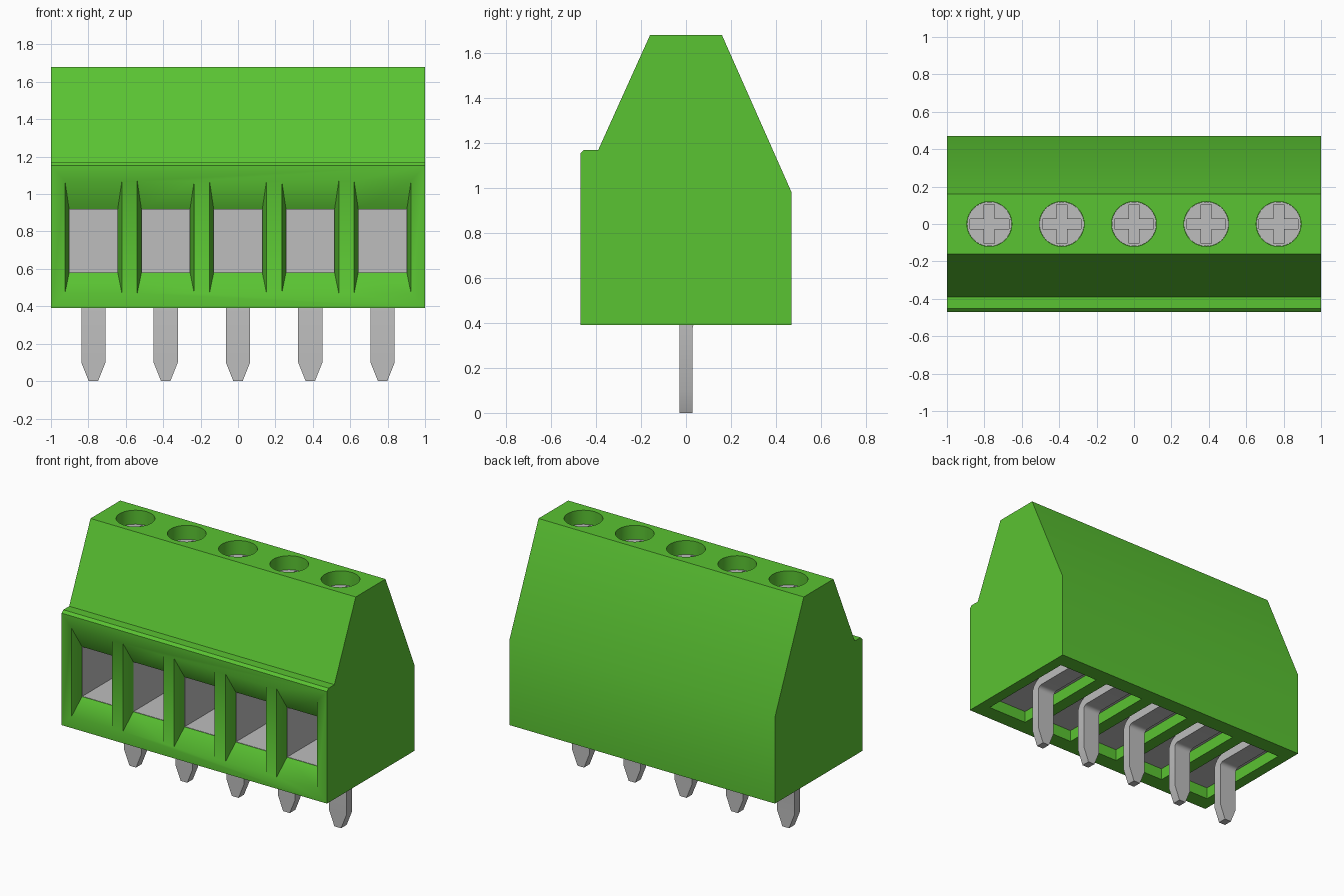
import bpy, bmesh, math

if "Cube" in bpy.data.objects:
    bpy.data.objects.remove(bpy.data.objects["Cube"], do_unlink=True)


def material(name, rgb):
    m = bpy.data.materials.new(name)
    m.use_nodes = True
    m.diffuse_color = (*rgb, 1)
    bsdf = next(n for n in m.node_tree.nodes if n.type == 'BSDF_PRINCIPLED')
    bsdf.inputs["Base Color"].default_value = (*rgb, 1)
    return m


GREEN = material("green_plastic", (0.102, 0.546, 0.032))
GREY = material("grey_metal", (0.51, 0.51, 0.51))
PITCH = 0.3865
SLOTS = [(i - 2) * PITCH for i in range(5)]


def loft(name, rings, mat, centres=(0,)):
    """Skin a series of rings, cap both ends, repeat at each x centre."""
    bm = bmesh.new()
    for cx in centres:
        loops = [[bm.verts.new((x + cx, y, z)) for x, y, z in r] for r in rings]
        for a, b in zip(loops, loops[1:]):
            for i in range(len(a)):
                j = (i + 1) % len(a)
                bm.faces.new((a[i], a[j], b[j], b[i]))
        bm.faces.new(loops[0][::-1])
        bm.faces.new(loops[-1])
    bmesh.ops.recalc_face_normals(bm, faces=bm.faces)
    me = bpy.data.meshes.new(name)
    bm.to_mesh(me)
    bm.free()
    me.materials.append(mat)
    ob = bpy.data.objects.new(name, me)
    bpy.context.collection.objects.link(ob)
    return ob


def rect_xz(w, z0, z1, y):
    return [(-w, y, z0), (w, y, z0), (w, y, z1), (-w, y, z1)]


def circle(r, z, n=40):
    return [(r * math.cos(2 * math.pi * i / n), r * math.sin(2 * math.pi * i / n), z)
            for i in range(n)]


def select(ob):
    bpy.ops.object.select_all(action='DESELECT')
    ob.select_set(True)
    bpy.context.view_layer.objects.active = ob


def cut(ob, cutter):
    cutter.hide_render = True
    mod = ob.modifiers.new("cut", 'BOOLEAN')
    mod.operation = 'DIFFERENCE'
    mod.solver = 'EXACT'
    mod.object = cutter
    select(ob)
    bpy.ops.object.modifier_apply(modifier=mod.name)
    bpy.data.objects.remove(cutter, do_unlink=True)


def smooth(ob, degrees):
    select(ob)
    bpy.ops.object.shade_smooth_by_angle(angle=math.radians(degrees))


# Housing: side profile swept along x
profile = [(-0.47, 0.39), (0.47, 0.39), (0.47, 0.98), (0.16, 1.68),
           (-0.16, 1.68), (-0.39, 1.17), (-0.453, 1.17), (-0.47, 1.153)]
housing = loft("housing", [[(x, y, z) for y, z in profile] for x in (-1, 1)], GREEN)

# Pockets open at the bottom
cut(housing, loft("pocket_cutter", [rect_xz(0.15, 0.3, 0.95, y) for y in (-0.36, 0.36)],
                  GREEN, SLOTS))
# Flared wire entries on the front
cut(housing, loft("entry_cutter", [rect_xz(0.155, 0.4562, 1.0888, -0.48),
                                   rect_xz(0.13, 0.58, 0.92, -0.39),
                                   rect_xz(0.13, 0.58, 0.92, -0.3)], GREEN, SLOTS))
# Screw wells from the top
cut(housing, loft("well_cutter", [circle(0.12, 1.5), circle(0.12, 1.75)], GREEN, SLOTS))
smooth(housing, 40)

# Metal clamp cages, open at the front
cage_rings = [rect_xz(0.149, 0.47, 0.949, 0.358), rect_xz(0.149, 0.47, 0.949, -0.388),
              rect_xz(0.128, 0.582, 0.918, -0.388), rect_xz(0.128, 0.582, 0.918, 0.25)]

# Solder pins: tapered tip, straight leg, bend towards the back
path = [(0, 0, 0, 0.025), (0, 0.1, 0, 0.065)]
for k in range(7):
    a = math.radians(15 * k)
    path.append((0.06 - 0.06 * math.cos(a), 0.379 + 0.06 * math.sin(a), a, 0.065))
path.append((0.355, 0.439, math.pi / 2, 0.065))
pin_rings = []
for y, z, a, w in path:
    dy, dz = 0.03 * math.cos(a), 0.03 * math.sin(a)
    pin_rings.append([(-w, y - dy, z + dz), (w, y - dy, z + dz),
                      (w, y + dy, z - dz), (-w, y + dy, z - dz)])

# Cross slot outline for the screw heads
L, W = 0.104, 0.028
cross = [(L, -W), (L, W), (W, W), (W, L), (-W, L), (-W, W),
         (-L, W), (-L, -W), (-W, -W), (-W, -L), (W, -L), (W, -W)]

for n, x in enumerate(SLOTS, 1):
    cage = loft(f"clamp_cage_{n}", cage_rings, GREY)
    pin = loft(f"solder_pin_{n}", pin_rings, GREY)
    screw = loft(f"screw_{n}", [circle(0.119, 1.45), circle(0.119, 1.585)], GREY)
    cut(screw, loft("cross_cutter", [[(p, q, z) for p, q in cross] for z in (1.535, 1.65)],
                    GREY))
    smooth(pin, 25)
    smooth(screw, 30)
    for ob in (cage, pin, screw):
        ob.location.x = x
